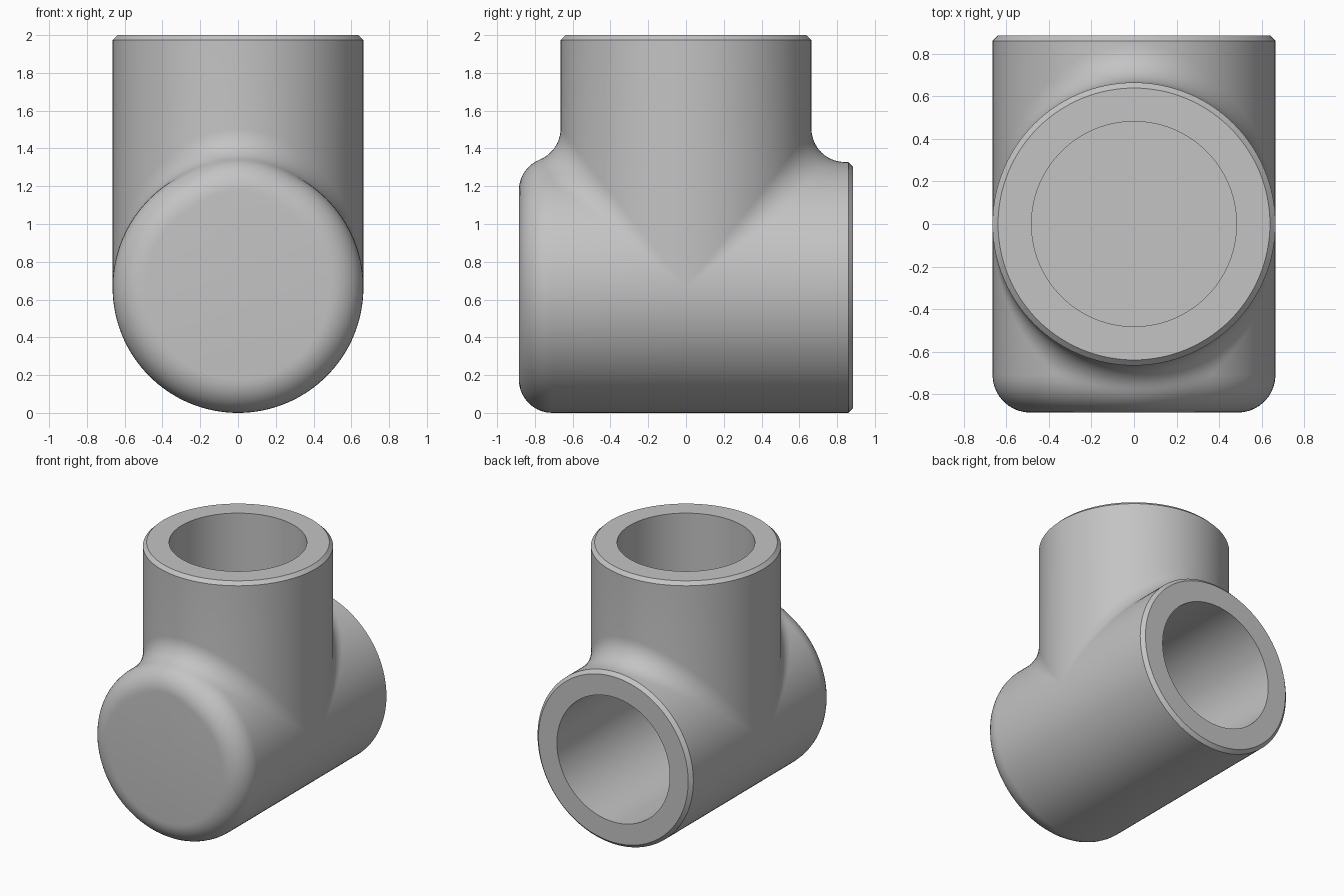
import bpy, bmesh, math
from mathutils import Vector

if "Cube" in bpy.data.objects:
    bpy.data.objects.remove(bpy.data.objects["Cube"], do_unlink=True)

R = 0.664            # outer radius of both pipes
L = 0.885            # half length of the horizontal pipe
TOP = 2.0 - R        # top rim height above the horizontal axis
FILLET = 0.177       # blend radius, both at the junction and the closed end
CHAMFER = 0.026
BORE = 0.481
TOP_DEPTH, BACK_DEPTH = 0.67, 1.4
N, ARC = 64, 10      # columns per half turn, steps per rounded arc


def arc(centre, a, b, radius):
    """Points on a circle arc between two unit directions."""
    return [centre + radius * a.slerp(b, i / ARC) if (a - b).length > 1e-6
            else centre + radius * a for i in range(ARC + 1)]


def socket_profile(length, depth):
    """(radius, position) pairs from the bore floor out to the chamfered rim."""
    return [(0, length - depth), (BORE, length - depth), (BORE, length),
            (R - CHAMFER, length), (R, length - CHAMFER)]


def back_end(radial):
    return [radial * r + Vector((0, y, 0))
            for r, y in reversed(socket_profile(L, BACK_DEPTH))]


def front_end(radial, centre=None, start=None):
    """Rounded closed end, finishing in the middle of the flat face."""
    centre = centre or radial * (R - FILLET) + Vector((0, FILLET - L, 0))
    return arc(centre, start or radial, Vector((0, -1, 0)), FILLET) + [Vector((0, -L, 0))]


def upper_column(t, side):
    """Strip from the top bore, down the upright pipe, over the fillet, to one end."""
    c, s = math.cos(t), math.sin(t)
    upright, radial = Vector((c, side * s, 0)), Vector((c, 0, s))
    pts = [upright * r + Vector((0, 0, z)) for r, z in socket_profile(TOP, TOP_DEPTH)]
    ball = (R + FILLET) * Vector((c, side * s, s))
    if side > 0:
        return pts + arc(ball, -upright, -radial, FILLET) + back_end(radial)
    end, centre = radial, None
    if (R + FILLET) * s > L - FILLET:
        # The junction fillet runs into the rounded end: stop where the two arcs touch
        dy = (ball.y + L - FILLET) / (2 * FILLET)
        omega = upright.angle(radial)
        k = 1 - math.asin(-dy * math.sin(omega) / s) / omega
        end = upright.slerp(radial, k)
        centre = ball - 2 * FILLET * end
    return pts + arc(ball, -upright, -end, FILLET) + front_end(radial, centre, end)


def lower_column(t):
    """Strip along the underside from the closed end to the back bore."""
    radial = Vector((math.cos(t), 0, -math.sin(t)))
    return front_end(radial)[::-1] + [radial * R] + back_end(radial)


bm = bmesh.new()


def skin(columns):
    grid = [[bm.verts.new(p + Vector((0, 0, R))) for p in col] for col in columns]
    for a, b in zip(grid, grid[1:]):
        for i in range(len(a) - 1):
            bm.faces.new((a[i], a[i + 1], b[i + 1], b[i]))


# Front and back upper strips, then the underside
angles = [math.pi * i / N for i in range(N + 1)]
for side in (-1, 1):
    skin([upper_column(t, side) for t in angles])
skin([lower_column(t) for t in angles])
bmesh.ops.remove_doubles(bm, verts=bm.verts, dist=1e-5)
bmesh.ops.recalc_face_normals(bm, faces=bm.faces)

mesh = bpy.data.meshes.new("pipe_fitting")
bm.to_mesh(mesh)
bm.free()
fitting = bpy.data.objects.new("pipe_fitting", mesh)
bpy.context.collection.objects.link(fitting)

# Plain grey finish
grey = bpy.data.materials.new("plain grey")
grey.use_nodes = True
colour = (0.55, 0.55, 0.55, 1)
grey.diffuse_color = colour
grey.node_tree.nodes["Principled BSDF"].inputs["Base Color"].default_value = colour
mesh.materials.append(grey)

# Smooth pipes with crisp rims
bpy.ops.object.select_all(action='DESELECT')
fitting.select_set(True)
bpy.context.view_layer.objects.active = fitting
bpy.ops.object.shade_smooth_by_angle(angle=math.radians(30))
